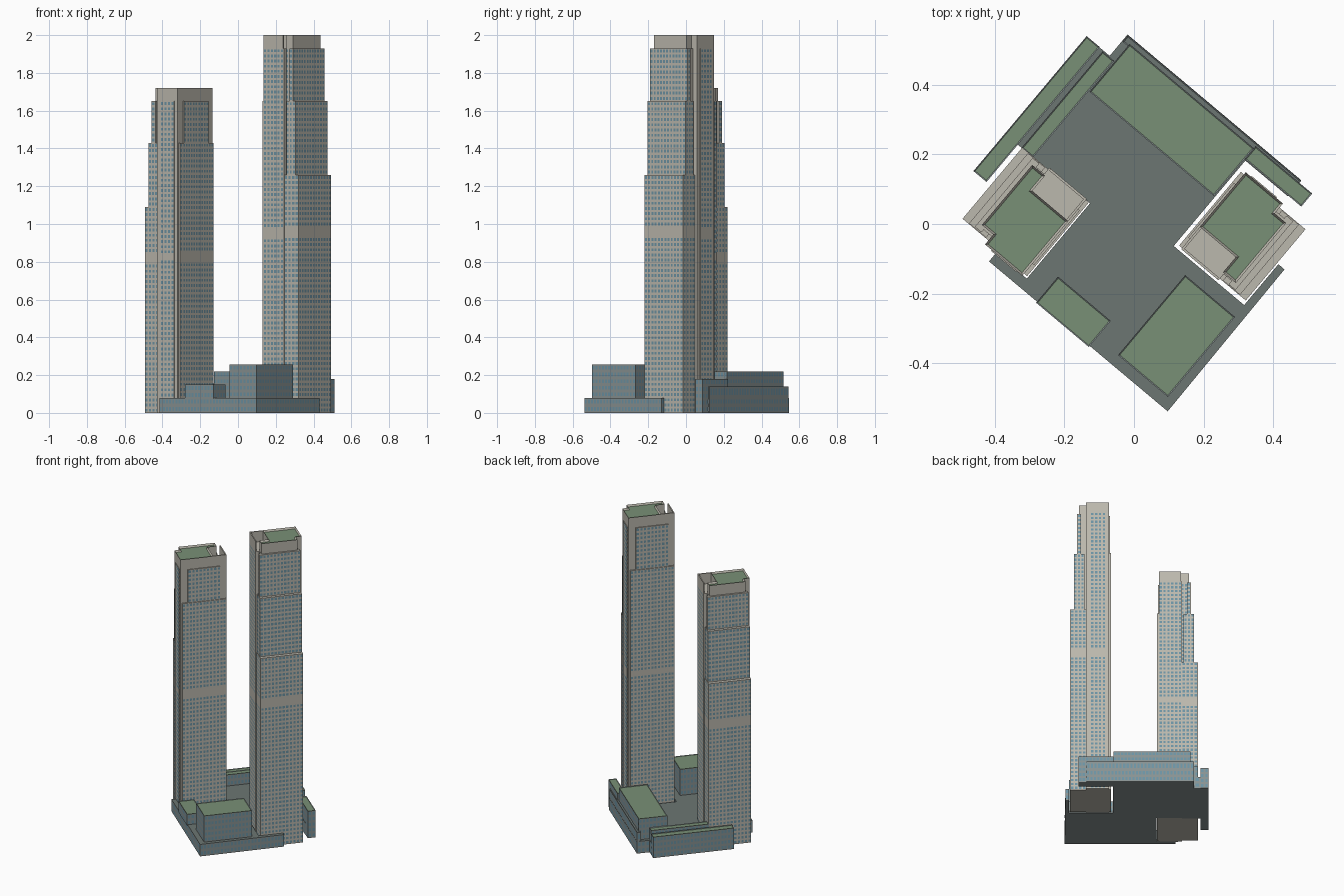
import bpy, bmesh, math
from mathutils import Vector

if "Cube" in bpy.data.objects:
    bpy.data.objects.remove(bpy.data.objects["Cube"])

ANGLE = math.radians(-40)      # street grid is turned against the axes


def mat(name, r, g, b):
    m = bpy.data.materials.new(name)
    m.diffuse_color = (r, g, b, 1)
    m.use_nodes = True
    m.node_tree.nodes["Principled BSDF"].inputs["Base Color"].default_value = m.diffuse_color
    return m


STONE = mat("stone", .50, .48, .42)
GLASS = mat("glass", .15, .29, .37)
GREEN = mat("green_roof", .19, .28, .18)
PAVE = mat("paving", .15, .18, .17)
WALL = mat("podium_wall", .25, .29, .29)


def rect(u0, u1, v0, v1):
    return [(u0, v0), (u1, v0), (u1, v1), (u0, v1)]


def prism(name, pts, z0, z1, wall=STONE, roof=STONE, edges=(), wz=None, band=None,
          inset=0, sink=0, turn=0, pitch=.021, floor=.027):
    """Extruded outline with window panes on the chosen edges; optional sunken roof."""
    bm = bmesh.new()
    lo = [bm.verts.new((x, y, z0)) for x, y in pts]
    hi = [bm.verts.new((x, y, z1)) for x, y in pts]
    n = len(pts)
    bm.faces.new(lo[::-1])
    top = bm.faces.new(hi)
    for i in range(n):
        j = (i + 1) % n
        bm.faces.new((lo[i], lo[j], hi[j], hi[i]))
    bm.normal_update()
    top.material_index = 1
    if inset:
        rim = bmesh.ops.inset_region(bm, faces=[top], thickness=inset)["faces"]
        for f in rim:
            f.material_index = 0
        for v in top.verts:
            v.co.z -= sink
    # window panes, one quad each, just proud of the wall
    a, b = wz or (z0, z1)
    rows = max(1, int((b - a) / floor))
    dz = (b - a) / rows
    for i in edges:
        p, q = Vector(pts[i]), Vector(pts[(i + 1) % n])
        d = q - p
        length = d.length
        if length < .018:
            continue
        d.normalize()
        off = Vector((d.y, -d.x)) * .0012
        cols = max(1, int(length / pitch))
        dx = length / cols
        for r in range(rows):
            zb = a + (r + .25) * dz
            zt = zb + dz * .55
            if band and abs((zb + zt) / 2 - band) < .022:
                continue
            for c in range(cols):
                s = p + d * (c + .2) * dx + off
                e = p + d * (c + .8) * dx + off
                f = bm.faces.new([bm.verts.new(k) for k in (
                    (s.x, s.y, zb), (e.x, e.y, zb), (e.x, e.y, zt), (s.x, s.y, zt))])
                f.material_index = 2
    me = bpy.data.meshes.new(name)
    bm.to_mesh(me)
    bm.free()
    for m in (wall, roof, GLASS):
        me.materials.append(m)
    ob = bpy.data.objects.new(name, me)
    ob.rotation_euler.z = ANGLE + turn
    bpy.context.collection.objects.link(ob)
    return ob


def tower(tag, top, h2, h3, turn):
    h1 = top - .07

    def part(name, pts, z0, z1, **k):
        prism(tag + "_" + name, pts, z0, z1, turn=turn, band=top * .48, **k)

    # main shaft and side wing
    part("core", rect(.15, .29, .032, .32), 0, h1, edges=(0,))
    part("back_window_bay", rect(.17, .265, .30, .323), 0, h1, edges=(2,))
    part("wing", rect(.28, .328, .055, .29), 0, h1, edges=(0,))
    # stepped outer slabs
    part("outer_slab_high", rect(.32, .345, .042, .30), h2 - .01, h1,
         edges=(0, 1, 2), wz=(h2, h1))
    part("outer_slab_mid", rect(.30, .364, .04, .303), h3 - .01, h2,
         edges=(0, 1, 2), wz=(h3, h2))
    part("outer_slab_low", rect(.29, .387, .038, .305), 0, h3, edges=(0, 1, 2))
    # inner face towards the court
    part("inner_slab", rect(.139, .155, .036, .312), 0, h2, edges=(3,))
    part("inner_panel", rect(.144, .155, .07, .275), h2, h1, edges=(3,))
    # crown with planted roof and open terrace
    part("crown", [(.15, .115), (.285, .115), (.285, .058), (.333, .058), (.333, .283),
                   (.29, .283), (.29, .32), (.15, .32)],
         h1, top, roof=GREEN, inset=.009, sink=.012)
    part("terrace_wall", [(.15, .032), (.285, .032), (.285, .039), (.157, .039),
                          (.157, .116), (.15, .116)], h1, top)


tower("tall_tower", 2.0, 1.65, 1.26, 0)
tower("short_tower", 1.72, 1.43, 1.09, math.pi)

# podium deck with open lots around both towers
deck = [(-.25, -.35), (.42, -.35), (.415, .178), (.392, .178), (.392, .025), (.128, .025),
        (.128, .345), (.288, .345), (.288, .405), (-.364, .405), (-.364, .325), (-.402, .325),
        (-.402, -.04), (-.135, -.035), (-.135, -.318), (-.25, -.318)]
prism("podium", deck, 0, .08, WALL, PAVE, edges=range(len(deck)), floor=.035)

# podium buildings: outline, base, top, roof
ALL = (0, 1, 2, 3)
blocks = [
    ("front_block", rect(.207, .394, -.318, -.018), .08, .255, GREEN),
    ("small_front_block", rect(-.07, .128, -.354, -.256), .075, .15, GREEN),
    ("back_hall", rect(-.342, .124, .209, .388), .08, .22, GREEN),
    ("side_wing", rect(.124, .336, .347, .396), 0, .18, GREEN),
    ("back_ledge", rect(-.362, .286, .38, .404), .08, .14, PAVE),
    ("outer_strip", rect(-.451, -.402, -.18, .326), 0, .14, GREEN),
    ("inner_strip", rect(-.388, -.345, -.04, .322), .08, .155, GREEN),
]
for name, pts, z0, z1, roof in blocks:
    prism(name, pts, z0, z1, WALL, roof, edges=ALL, inset=.005, sink=.003, floor=.033)
